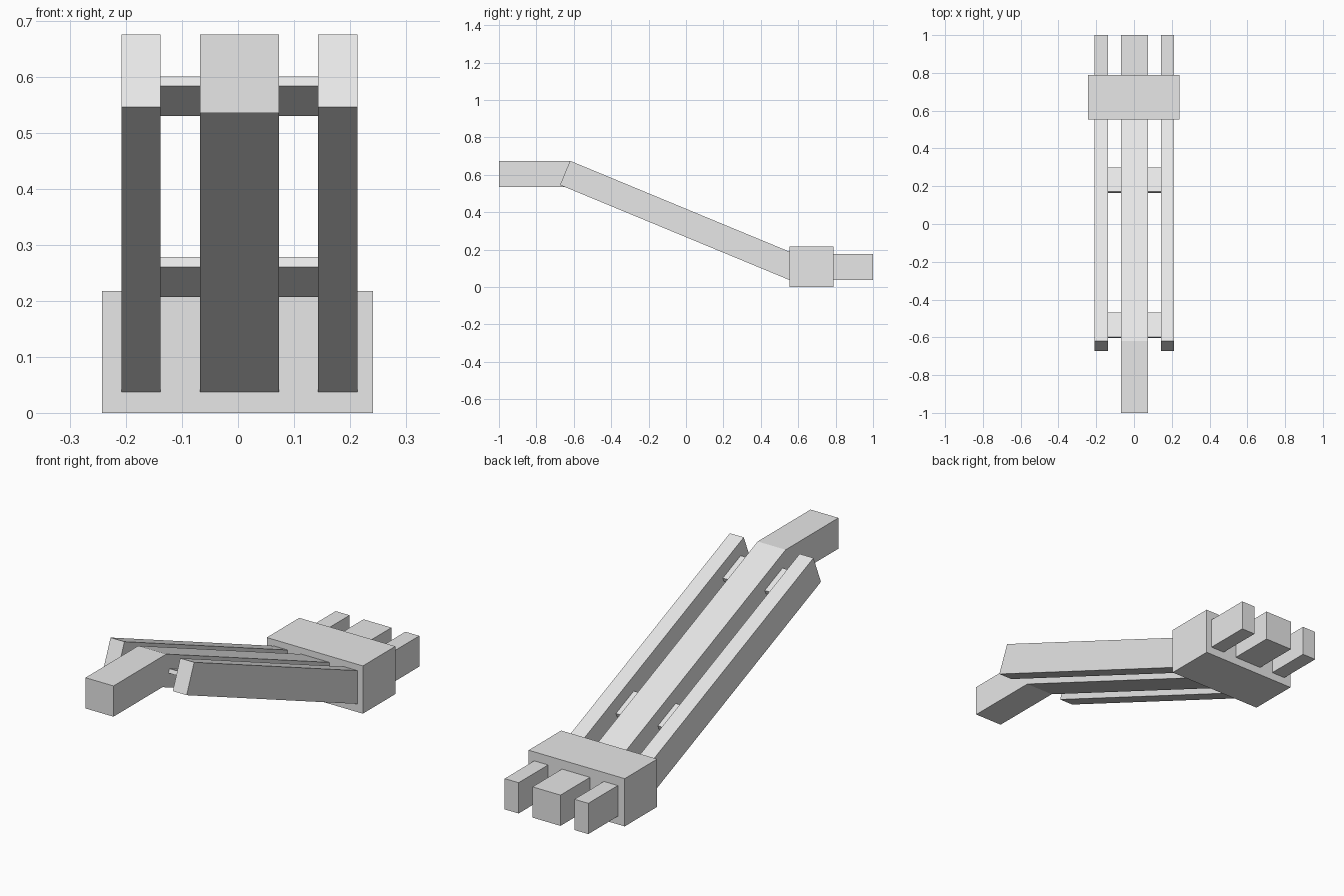
import bpy, bmesh, math
from mathutils import Matrix, Vector

cube = bpy.data.objects.get("Cube")
if cube:
    bpy.data.objects.remove(cube, do_unlink=True)

# Single plain grey
grey = bpy.data.materials.new("light_grey")
grey.use_nodes = True
grey.diffuse_color = (0.8, 0.8, 0.8, 1)
grey.node_tree.nodes["Principled BSDF"].inputs["Base Color"].default_value = (0.8, 0.8, 0.8, 1)

SLOPE = math.radians(22.5)   # downward pitch of the long beams
DEPTH = 0.14                 # beam depth
TOP, LOW = 0.675, 0.0366     # upper beam top, lower prong underside


def finish(name, bm):
    bmesh.ops.recalc_face_normals(bm, faces=bm.faces)
    mesh = bpy.data.meshes.new(name)
    bm.to_mesh(mesh)
    bm.free()
    mesh.materials.append(grey)
    obj = bpy.data.objects.new(name, mesh)
    bpy.context.collection.objects.link(obj)
    return obj


def beam(name, x0, x1, profile):
    """Extrude a (y, z) side profile from x0 to x1."""
    bm = bmesh.new()
    face = bm.faces.new([bm.verts.new((x0, y, z)) for y, z in profile])
    moved = bmesh.ops.extrude_face_region(bm, geom=[face])["geom"]
    verts = [v for v in moved if isinstance(v, bmesh.types.BMVert)]
    bmesh.ops.translate(bm, vec=(x1 - x0, 0, 0), verts=verts)
    return finish(name, bm)


def box(name, size, center, tilt=0.0):
    bm = bmesh.new()
    matrix = (Matrix.Translation(Vector(center)) @ Matrix.Rotation(tilt, 4, 'X')
              @ Matrix.Diagonal((*size, 1)))
    bmesh.ops.create_cube(bm, size=1, matrix=matrix)
    return finish(name, bm)


# Profile points shared by all beams: mitred bends and level back prongs
bend_y = -0.62
miter = DEPTH * math.tan(SLOPE / 2)
back_y = bend_y + (TOP - LOW - DEPTH) / math.tan(SLOPE)
back = [(back_y, LOW + DEPTH), (1, LOW + DEPTH), (1, LOW), (back_y - miter, LOW)]

# Centre beam with a level front arm
beam("center_beam", -0.068, 0.073,
     [(-1, TOP - DEPTH), (-1, TOP), (bend_y, TOP)] + back
     + [(bend_y - miter, TOP - DEPTH)])

# Side rails with square-cut front ends
square_end = (bend_y - DEPTH * math.sin(SLOPE), TOP - DEPTH * math.cos(SLOPE))
for side, x0, x1 in (("right", -0.208, -0.138), ("left", 0.143, 0.213)):
    beam(side + "_rail", x0, x1, [(bend_y, TOP)] + back + [square_end])

# Thin slats joining the rails to the centre beam
for end, y, z in (("front", -0.537, 0.565), ("rear", 0.232, 0.2425)):
    for side, x in (("right", -0.103), ("left", 0.108)):
        box(f"{end}_{side}_slat", (0.074, 0.139, 0.019), (x, y, z), -SLOPE)

# Crosswise block around the lower bend
box("cross_block", (0.484, 0.234, 0.2175), (-0.001, 0.671, 0.10875))
